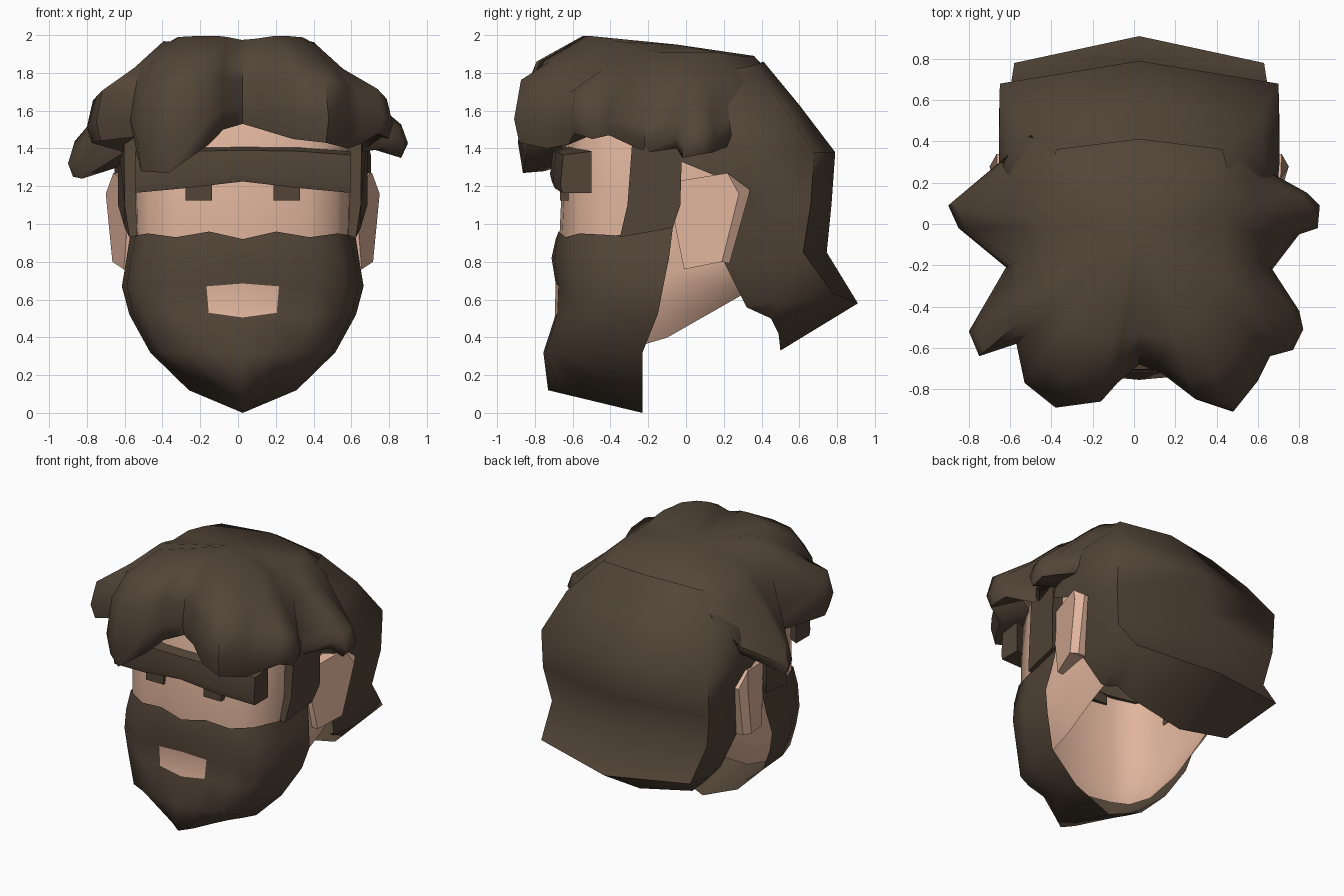
import bpy, bmesh, math

if "Cube" in bpy.data.objects:
    bpy.data.objects.remove(bpy.data.objects["Cube"])

CX = 0.025  # symmetry plane of the head


def material(name, rgb):
    m = bpy.data.materials.new(name)
    m.diffuse_color = (*rgb, 1)
    m.use_nodes = True
    m.node_tree.nodes["Principled BSDF"].inputs["Base Color"].default_value = m.diffuse_color
    return m


HAIR = material("dark brown hair", (0.087, 0.06, 0.039))
SKIN = material("light skin", (0.75, 0.46, 0.335))


def finish(name, bm, mats, angle):
    bmesh.ops.remove_doubles(bm, verts=bm.verts, dist=0.0005)
    bmesh.ops.recalc_face_normals(bm, faces=bm.faces)
    me = bpy.data.meshes.new(name)
    bm.to_mesh(me)
    bm.free()
    ob = bpy.data.objects.new(name, me)
    bpy.context.collection.objects.link(ob)
    for m in mats:
        me.materials.append(m)
    bpy.ops.object.select_all(action='DESELECT')
    ob.select_set(True)
    bpy.context.view_layer.objects.active = ob
    bpy.ops.object.shade_smooth_by_angle(angle=math.radians(angle))
    return ob


def grid(name, rows, mats, loop=False, caps=False, angle=40, paint=None):
    """Skin a list of equally long point rows."""
    bm = bmesh.new()
    vs = [[bm.verts.new(p) for p in r] for r in rows]
    n = len(rows[0])
    for i in range(len(rows) - 1):
        for j in range(n if loop else n - 1):
            k = (j + 1) % n
            f = bm.faces.new((vs[i][j], vs[i][k], vs[i + 1][k], vs[i + 1][j]))
            if paint:
                f.material_index = paint(i, j)
    if caps:
        bm.faces.new(vs[0])
        bm.faces.new(vs[-1])
    return finish(name, bm, mats, angle)


def mirrored(half):
    """Half row from centre to +x side -> full row."""
    left = [(CX - x, y, z) for x, y, z in reversed(half[1:])]
    return left + [(CX + x, y, z) for x, y, z in half]


# horizontal face section: share of half width, share of depth; pointed one for the chin
SECTION = [(0, 0), (.3, .025), (.6, .085), (.85, .2), (.96, .52), (1, 1)]
CHIN = [(0, 0), (.3, .1), (.6, .3), (.8, .52), (.93, .77), (1, 1)]


def face_row(z, w, yf, yb, wave=(0,) * 6, sec=SECTION):
    return [(s * w, yf + t * (yb - yf), z + dz) for (s, t), dz in zip(sec, wave)]


# Head: open skin shell, jaw rising towards the ears
rows = []
for z, w, yf, rise in [(1.62, .54, -.58, 0), (1.4, .575, -.64, 0), (1.15, .585, -.66, 0),
                       (.93, .58, -.67, 0), (.7, .585, -.65, .25), (.5, .555, -.64, .45),
                       (.33, .46, -.58, .57)]:
    half = face_row(z, w, yf, -.1) + [(w, .15, z), (w * .97, .4, z)]
    rows.append(mirrored([(x, y, h + rise * max(0, y + .22)) for x, y, h in half]))
grid("head", rows, [SKIN], angle=50)

# Beard: shell with a pointed chin, mouth as inset-coloured faces
rows = [mirrored(face_row(*r)) for r in [
    (.94, .59, -.69, -.07, (-.02, .02, -.01, .01, 0, .04)),
    (.82, .615, -.712, -.09),
    (.67, .64, -.69, -.12, (.015, 0, 0, 0, 0, 0)),
    (.52, .6, -.695, -.15, (-.015, .01, 0, 0, 0, 0)),
    (.32, .49, -.755, -.23),
    (.12, .285, -.73, -.23, (0, .02, .04, .04, .02, 0), CHIN)]]
rows.append([(CX, -.23, 0)] * len(rows[0]))
grid("beard", rows, [HAIR, SKIN], angle=60,
     paint=lambda i, j: 1 if i == 2 and j in (4, 5) else 0)


def side_plates(name, outline, inner_x, mat):
    """Outline of (x, y, z) extruded inwards, on both sides of the head."""
    for side, tag in ((1, "right"), (-1, "left")):
        out = [(CX + side * x, y, z) for x, y, z in outline]
        inn = [(CX + side * inner_x, y, z) for x, y, z in outline]
        grid(f"{name}_{tag}", [out, inn], [mat], loop=True, caps=True, angle=25)


# Sideburns and ears
side_plates("sideburn", [(.6, -.35, .93), (.625, -.07, .98), (.66, -.03, 1.1), (.66, -.02, 1.45),
                         (.63, -.28, 1.5), (.625, -.31, 1.1)], .56, HAIR)
side_plates("ear", [(.61, -.06, 1.0), (.63, -.03, 1.23), (.685, .22, 1.27), (.725, .28, 1.16),
                    (.69, .19, .8), (.63, -.01, .76)], .565, SKIN)
side_plates("ear_rim", [(.685, .22, 1.27), (.69, .34, 1.18), (.65, .23, .79), (.69, .19, .8),
                        (.724, .28, 1.16)], .565, SKIN)

# Brow: one bent bar
brow = [(.57, -.66, -.5, 1.365, 1.165), (.3, -.7, -.6, 1.385, 1.19), (0, -.715, -.63, 1.39, 1.225)]
rows = []
for side, stations in ((-1, brow), (1, brow[1::-1])):
    for x, yf, yb, top, bot in stations:
        x = CX + side * x
        rows.append([(x, yb, top + .02), (x, yf + .01, top), (x, yf - .005, bot + .04),
                     (x, yf + .005, bot), (x, yb, bot)])
grid("brow", rows, [HAIR], loop=True, caps=True)

# Eyes
for side in (-1, 1):
    x = CX + side * .233
    ring = [(x - .07, 1.125), (x + .07, 1.125), (x + .07, 1.24), (x - .07, 1.24)]
    grid("eye_" + ("left" if side < 0 else "right"),
         [[(a, y, b) for a, b in ring] for y in (-.668, -.61)], [HAIR], loop=True, caps=True)

# Back hair: half rows from the middle of the back round to the ear, flared at the nape
rows = [mirrored(h) for h in [
    [(0, .41, 1.86), (.4, .36, 1.84), (.46, .15, 1.8), (.46, .0, 1.78)],
    [(0, .6, 1.63), (.585, .51, 1.63), (.62, .2, 1.6), (.58, -.05, 1.6)],
    [(0, .79, 1.38), (.675, .68, 1.38), (.68, .3, 1.36), (.65, -.05, 1.34)],
    [(0, .77, 1.1), (.675, .66, 1.1), (.68, .48, 1.12), (.66, .34, 1.18)],
    [(0, .745, .85), (.63, .62, .85), (.62, .42, .8), (.59, .2, .8)],
    [(0, .91, .58), (.605, .78, .63), (.58, .5, .58), (.53, .32, .56)],
    [(0, .5, .33), (.42, .49, .42), (.5, .45, .5), (.48, .34, .55)]]]
grid("back_hair", rows, [HAIR], angle=75)

# Top hair: hem outline with tufts, hung from a smooth rounded dome
HEM = [(.025, .5, 1.73), (.5, .43, 1.71), (.66, .25, 1.42), (.84, .15, 1.38), (.90, .09, 1.37),
       (.89, -.02, 1.35), (.80, -.05, 1.4), (.67, -.22, 1.38), (.80, -.42, 1.47),
       (.82, -.51, 1.45), (.77, -.61, 1.48), (.66, -.64, 1.42), (.60, -.76, 1.40),
       (.48, -.91, 1.43), (.3, -.85, 1.45), (.13, -.72, 1.50), (.025, -.68, 1.53),
       (-.08, -.77, 1.5), (-.16, -.86, 1.42), (-.38, -.89, 1.27), (-.53, -.77, 1.28),
       (-.57, -.58, 1.46), (-.75, -.64, 1.44), (-.8, -.52, 1.43), (-.62, -.21, 1.38),
       (-.85, -.02, 1.24), (-.9, .09, 1.25), (-.65, .3, 1.42), (-.5, .43, 1.71)]


def dome(x, y, wide, front, back, limit):
    """Point on a rounded rectangle in the direction of (x, y)."""
    d = math.hypot(x, y)
    deep = front if y < 0 else back
    r = (abs(x / d / wide) ** 3 + abs(y / d / deep) ** 3) ** (-1 / 3)
    r = min(r, limit * d)
    return x / d * r, y / d * r


crown, upper, lower, bulge, edge, tip, under = rows = [[] for _ in range(7)]
for x, y, z in HEM:
    fr = min(1, max(0, (-y - .3) / .5))
    crown.append((CX, -.05, 1.95))
    upper.append((*dome(x, y, .43, .55, .36, .78), 1.91 + .085 * fr - (.0 if y < .3 else .02)))
    lower.append((*dome(x, y, .59, .80, .46, .92), max(z + .05, 1.76 + .1 * fr)))
    h = 1.95 - z
    bulge.append((x * .96, y * .96, z + h * (.27 + .37 * fr if y < .3 else .05)))
    edge.append((x, y, z + h * (.1 + .14 * fr if y < .4 else 0)))
    tip.append((x * .97, y * .97, z))
    under.append((x * .75, y * .75, z + .06))
grid("top_hair", rows, [HAIR], loop=True, angle=60)
